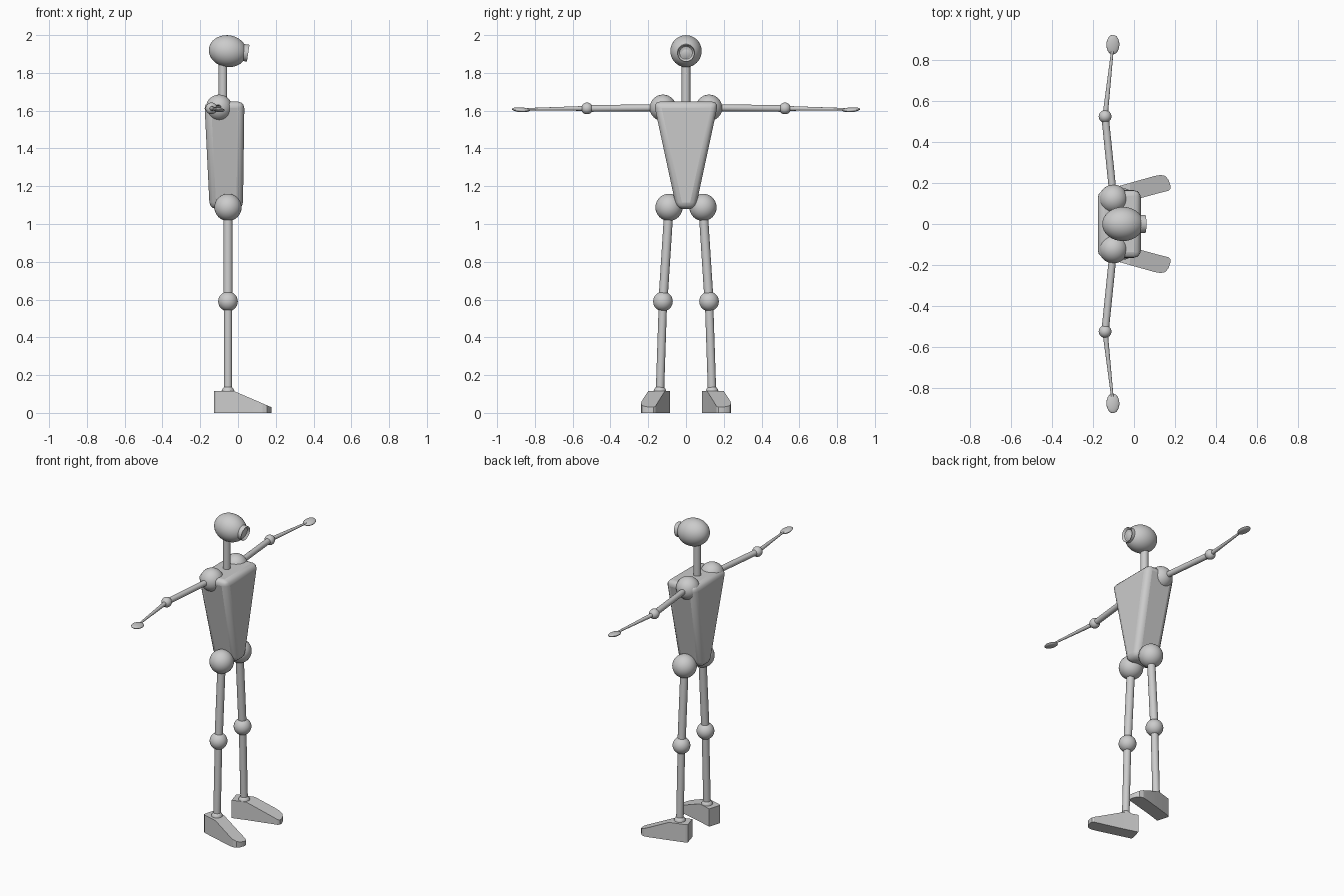
import bpy, bmesh
from math import radians
from mathutils import Vector

if "Cube" in bpy.data.objects:
    bpy.data.objects.remove(bpy.data.objects["Cube"])


def smooth(ob, angle=30):
    bpy.ops.object.select_all(action='DESELECT')
    ob.select_set(True)
    bpy.context.view_layer.objects.active = ob
    bpy.ops.object.shade_smooth_by_angle(angle=radians(angle))


def ball(name, centre, radii, rot=(0, 0, 0), seg=32):
    bpy.ops.mesh.primitive_uv_sphere_add(segments=seg, ring_count=seg // 2, radius=1,
                                         location=centre, rotation=rot)
    ob = bpy.context.object
    ob.name = name
    ob.scale = radii if isinstance(radii, tuple) else (radii,) * 3
    smooth(ob)
    return ob


def rod(name, a, b, r1, r2):
    a, b = Vector(a), Vector(b)
    bpy.ops.mesh.primitive_cone_add(vertices=24, radius1=r1, radius2=r2,
                                    depth=(b - a).length, location=(a + b) / 2)
    ob = bpy.context.object
    ob.name = name
    ob.rotation_euler = (b - a).to_track_quat('Z', 'Y').to_euler()
    smooth(ob)
    return ob


def mesh_object(name, bm):
    bmesh.ops.recalc_face_normals(bm, faces=bm.faces)
    me = bpy.data.meshes.new(name)
    bm.to_mesh(me)
    bm.free()
    ob = bpy.data.objects.new(name, me)
    bpy.context.collection.objects.link(ob)
    return ob


# Head, tilted slightly nose-down, with a recessed round eye
tilt = radians(9)
ball("head", (-0.054, 0, 1.915), (0.101, 0.083, 0.084), (0, tilt, 0), 48)
eye = rod("eye", (-0.01, 0, 1.914), (0.054, 0, 1.904), 0.045, 0.045)
bm = bmesh.new()
bm.from_mesh(eye.data)
front = max(bm.faces, key=lambda f: f.calc_center_median().z)
bmesh.ops.inset_region(bm, faces=[front], thickness=0.011)
bmesh.ops.translate(bm, verts=front.verts, vec=(0, 0, -0.012))
bm.to_mesh(eye.data)
bm.free()
smooth(eye)

# Neck
rod("neck", (-0.08, 0, 1.58), (-0.08, 0, 1.88), 0.023, 0.023)

# Tapered torso with rounded edges
bm = bmesh.new()
rings = []
for z, x0, x1, y in ((1.08, -0.15, 0.026, 0.05), (1.648, -0.178, 0.034, 0.172)):
    rings.append([bm.verts.new((px, py, z)) for px, py in
                  ((x0, -y), (x1, -y), (x1, y), (x0, y))])
low, high = rings
bm.faces.new(low)
bm.faces.new(high)
for i in range(4):
    j = (i + 1) % 4
    bm.faces.new((low[i], low[j], high[j], high[i]))
torso = mesh_object("torso", bm)
bev = torso.modifiers.new("round", 'BEVEL')
bev.width = 0.035
bev.segments = 3
bev.limit_method = 'NONE'
smooth(torso, 25)

# Foot outline, starting at the inner heel; points 1 and 6 mark the instep crease
FOOT = ((-0.105, 0.086), (-0.02, 0.112), (0.135, 0.154), (0.168, 0.162),
        (0.177, 0.172), (0.177, 0.19), (0.168, 0.215), (0.153, 0.234),
        (0.13, 0.239), (0.1, 0.234), (-0.02, 0.2), (-0.117, 0.172), (-0.127, 0.162))
CREASE = (1, 10)

for side, s in (("left", 1), ("right", -1)):
    # Arm
    shoulder, elbow = (-0.10, 0.122 * s, 1.615), (-0.141, 0.524 * s, 1.612)
    wrist = (-0.106, 0.84 * s, 1.608)
    ball(side + "_shoulder", shoulder, 0.07)
    rod(side + "_upper_arm", shoulder, elbow, 0.018, 0.018)
    ball(side + "_elbow", elbow, 0.031)
    rod(side + "_forearm", elbow, wrist, 0.013, 0.006)
    ball(side + "_hand", (-0.103, 0.874 * s, 1.605), (0.032, 0.048, 0.012),
         (radians(4 * s), radians(8), 0))

    # Leg
    hip, knee = (-0.053, 0.09 * s, 1.088), (-0.053, 0.122 * s, 0.59)
    ankle = (-0.053, 0.138 * s, 0.11)
    ball(side + "_hip", hip, 0.072)
    rod(side + "_thigh", hip, knee, 0.024, 0.024)
    ball(side + "_knee", knee, 0.052)
    rod(side + "_shin", knee, ankle, 0.022, 0.022)
    ball(side + "_ankle", ankle, 0.034)

    # Wedge-shaped foot turned outwards
    bm = bmesh.new()
    low = [bm.verts.new((x, y * s, 0)) for x, y in FOOT]
    high = [bm.verts.new((x, y * s, 0.115 - 0.085 * max(0, x + 0.02) / 0.197))
            for x, y in FOOT]
    n = len(FOOT)
    bm.faces.new(low)
    a, b = CREASE
    bm.faces.new(high[a:b + 1])
    bm.faces.new(high[b:] + high[:a + 1])
    for i in range(n):
        j = (i + 1) % n
        bm.faces.new((low[i], low[j], high[j], high[i]))
    smooth(mesh_object(side + "_foot", bm), 20)
